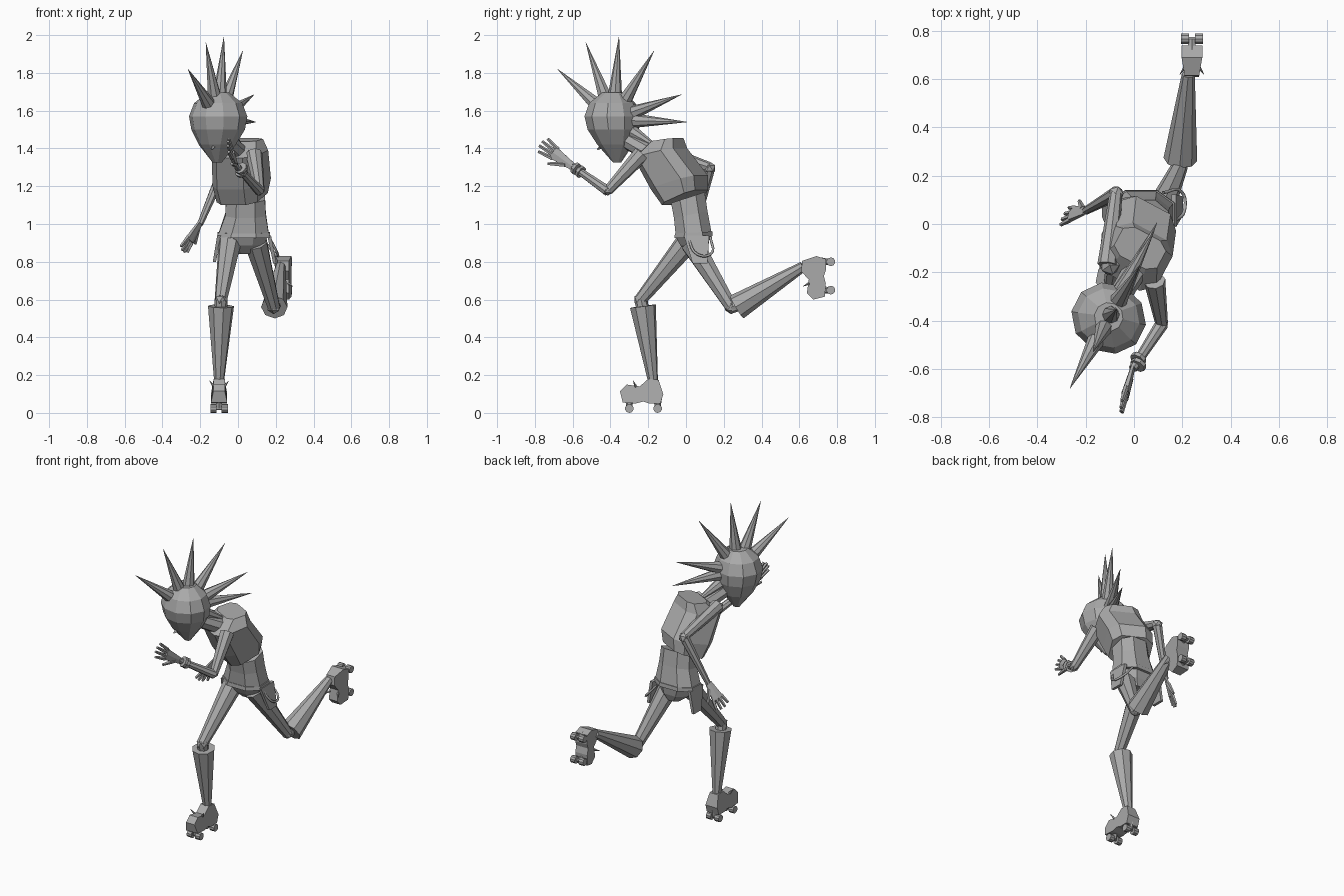
import bpy, bmesh
from math import cos, sin, pi, radians, copysign
from mathutils import Vector, Matrix

if "Cube" in bpy.data.objects:
    bpy.data.objects.remove(bpy.data.objects["Cube"])

grey = bpy.data.materials.new("plain grey")
grey.use_nodes = True
GREY = (0.4, 0.4, 0.4, 1)
grey.diffuse_color = GREY
grey.node_tree.nodes["Principled BSDF"].inputs["Base Color"].default_value = GREY


def add(name, bm):
    bmesh.ops.recalc_face_normals(bm, faces=bm.faces)
    mesh = bpy.data.meshes.new(name)
    bm.to_mesh(mesh)
    bm.free()
    ob = bpy.data.objects.new(name, mesh)
    mesh.materials.append(grey)
    bpy.context.collection.objects.link(ob)
    return ob


def loft(name, rings, sides=8, yaw=0, power=1.0):
    """Skin rings given as (centre, half width, half depth, tilt)."""
    bm = bmesh.new()
    loops = []
    for centre, rx, ry, tilt in rings:
        rot = Matrix.Rotation(radians(yaw), 3, 'Z') @ Matrix.Rotation(radians(tilt), 3, 'X')
        loop = []
        for i in range(sides):
            a = 2 * pi * (i + 0.5) / sides
            c, s = cos(a), sin(a)
            p = Vector((rx * copysign(abs(c) ** power, c), ry * copysign(abs(s) ** power, s), 0))
            loop.append(bm.verts.new(Vector(centre) + rot @ p))
        loops.append(loop)
    for a, b in zip(loops, loops[1:]):
        for i in range(sides):
            j = (i + 1) % sides
            bm.faces.new((a[i], a[j], b[j], b[i]))
    bm.faces.new(loops[0])
    bm.faces.new(loops[-1])
    return add(name, bm)


def limb(name, start, end, r1, r2, sides=8):
    """Tapered prism between two points."""
    start, end = Vector(start), Vector(end)
    axis = end - start
    mat = Matrix.Translation((start + end) / 2) @ axis.to_track_quat('Z', 'Y').to_matrix().to_4x4()
    bm = bmesh.new()
    bmesh.ops.create_cone(bm, cap_ends=True, segments=sides, radius1=r1, radius2=r2,
                          depth=axis.length, matrix=mat)
    return add(name, bm)


def ball(name, centre, r):
    bm = bmesh.new()
    bmesh.ops.create_icosphere(bm, subdivisions=1, radius=r, matrix=Matrix.Translation(centre))
    return add(name, bm)


def hand(name, wrist, tip, side):
    """Flat palm, four spread fingers and a thumb."""
    wrist, tip = Vector(wrist), Vector(tip)
    length = (tip - wrist).length
    fwd = (tip - wrist).normalized()
    side = Vector(side)
    side = (side - fwd * side.dot(fwd)).normalized()
    frame = Matrix((side, fwd.cross(side), fwd)).transposed().to_4x4()
    bm = bmesh.new()
    bmesh.ops.create_cone(bm, cap_ends=True, segments=6, radius1=0.022, radius2=0.04,
                          depth=length * 0.6, matrix=Matrix.Translation(wrist + fwd * length * 0.3)
                          @ frame @ Matrix.Diagonal((1, 0.45, 1, 1)))
    add(name + "_palm", bm)
    for i in range(4):
        k = (i - 1.5) / 1.5
        a = wrist + fwd * length * 0.55 + side * 0.028 * k
        b = wrist + fwd * length * (1 - 0.1 * abs(k)) + side * 0.042 * k
        limb(f"{name}_finger_{i}", a, b, 0.012, 0.008, 5)
    a = wrist + fwd * length * 0.2 + side * 0.015
    limb(name + "_thumb", a, a + fwd * length * 0.35 + side * 0.05, 0.014, 0.008, 5)


def skate(name, ankle, turn):
    """Roller boot foot built around its ankle, toe towards -y."""
    mat = Matrix.Translation(ankle) @ Matrix.Rotation(radians(turn), 4, 'X')
    profile = [(-.175, -.055), (-.14, -.02), (-.07, -.03), (-.025, .01), (.03, .005),
               (.055, -.07), (.04, -.12), (-.02, -.12), (-.05, -.11), (-.09, -.12), (-.16, -.115)]
    bm = bmesh.new()
    face = bm.faces.new([bm.verts.new((-0.043, y, z)) for y, z in profile])
    out = bmesh.ops.extrude_face_region(bm, geom=[face])
    new = [v for v in out["geom"] if isinstance(v, bmesh.types.BMVert)]
    bmesh.ops.translate(bm, verts=new, vec=(0.086, 0, 0))
    for v in bm.verts:
        if v.co.z > -0.06:
            v.co.x *= 0.7
    bm.transform(mat)
    add(name + "_shoe", bm)

    def part(label, a, b, r1, r2, n=8):
        limb(f"{name}_{label}", mat @ Vector(a), mat @ Vector(b), r1, r2, n)

    for end, y in (("front", -0.125), ("rear", 0.025)):
        part(end + "_truck", (0, y, -0.1), (0, y, -0.147), 0.022, 0.014, 6)
        part(end + "_axle", (-0.04, y, -0.147), (0.04, y, -0.147), 0.008, 0.008, 6)
        for label, s in (("left", 1), ("right", -1)):
            part(f"{end}_{label}_wheel", (s * 0.013, y, -0.147), (s * 0.046, y, -0.147), 0.023, 0.023, 10)
    for label, s in (("left", 1), ("right", -1)):
        part(label + "_lace_end", (s * 0.028, -0.09, -0.03), (s * 0.05, -0.105, 0.0), 0.008, 0.001, 5)


def cord(name, points):
    curve = bpy.data.curves.new(name, 'CURVE')
    curve.dimensions = '3D'
    curve.bevel_depth = 0.007
    curve.bevel_resolution = 1
    curve.resolution_u = 5
    spline = curve.splines.new('BEZIER')
    spline.bezier_points.add(len(points) - 1)
    for bp, co in zip(spline.bezier_points, points):
        bp.co = co
        bp.handle_left_type = bp.handle_right_type = 'AUTO'
    curve.materials.append(grey)
    ob = bpy.data.objects.new(name, curve)
    bpy.context.collection.objects.link(ob)


# Torso, twisted at the chest, and hips
loft("chest", [((.022, -.005, 1.14), .128, .112, 22), ((.02, -.035, 1.22), .14, .14, 16),
               ((.01, -.135, 1.375), .138, .127, 12), ((.025, -.1, 1.445), .105, .07, 8)],
     8, yaw=-28, power=0.58)
loft("belly", [((.04, .01, 1.14), .11, .1, 18), ((.04, .025, 1.05), .115, .097, 12),
               ((.03, .04, .95), .142, .102, 3)], 8, power=0.85)
loft("belt", [((.03, .04, .955), .148, .106, 3), ((.03, .04, .93), .15, .108, 3)], 8, power=0.85)
loft("shorts", [((.03, .035, .935), .138, .098, 0), ((.035, .045, .885), .11, .08, 0),
                ((.04, .06, .84), .05, .045, 0)], 8)

# Flaps hanging from the belt on each hip, and a looped cord
for side, top, bottom in (("left", (.165, .055, .94), (.195, .075, .79)),
                          ("right", (-.1, .045, .94), (-.125, .07, .8))):
    loft(side + "_hip_flap", [(top, .014, .095, 0), (bottom, .012, .055, 0)], 4)
cord("hip_cord", [(.165, .01, .93), (.21, .06, .84), (.2, .13, .84), (.12, .13, .93)])

# Neck and head, turned towards the right
limb("neck", (0, -.2, 1.38), (-.085, -.34, 1.46), .05, .045)
loft("head", [((-.11, -.365, 1.325), .025, .02, 0), ((-.11, -.375, 1.42), .1, .094, 0),
              ((-.105, -.385, 1.5), .145, .135, 0), ((-.105, -.39, 1.57), .158, .146, 0),
              ((-.105, -.39, 1.64), .13, .122, 0), ((-.105, -.385, 1.695), .06, .06, 0)],
     10, yaw=-27)
limb("nose", (-.115, -.42, 1.43), (-.14, -.468, 1.395), .022, .004, 4)

# Crest of hair spikes from brow to nape
SPIKES = [(-.265, -.68, 1.82), (-.17, -.53, 1.96), (-.075, -.355, 1.99), (.025, -.17, 1.915),
          (.085, -.025, 1.685), (.095, .005, 1.54), (.04, -.11, 1.38)]
centre = Vector((-.105, -.385, 1.55))
for i, tip in enumerate(SPIKES):
    tip = Vector(tip)
    limb(f"hair_spike_{i}", centre + (tip - centre).normalized() * 0.11, tip, .04, .001)

# Left arm, bent forward with a pair of bracelets
limb("left_upper_arm", (.085, -.235, 1.37), (.115, -.415, 1.175), .045, .026)
ball("left_elbow", (.115, -.415, 1.178), .028)
limb("left_forearm", (.115, -.415, 1.175), (-.005, -.6, 1.305), .028, .018)
for i, y in enumerate((-.553, -.577)):
    a = Vector((.022, y, 1.305 + (y + .6) * -.7))
    limb(f"bracelet_{i}", a, a + Vector((-.008, -.012, .009)), .034, .034)
hand("left_hand", (-.005, -.595, 1.3), (-.055, -.775, 1.43), (0, -.58, -.81))

# Right arm, swung back and down
limb("right_upper_arm", (-.11, -.17, 1.4), (-.075, .125, 1.3), .042, .027)
ball("right_shoulder", (-.1, -.17, 1.385), .045)
ball("right_elbow", (-.075, .125, 1.295), .035)
limb("right_forearm", (-.075, .125, 1.295), (-.2, .055, 1.0), .03, .017)
hand("right_hand", (-.2, .055, 1.005), (-.295, .03, .85), (.45, .87, -.35))

# Legs: thigh, knee, flared boot shaft and skate
LEGS = {
    "right": ((-.04, .02, .92), (-.09, -.24, .6), (-.09, -.228, .565), (-.1, -.175, .17), 0),
    "left": ((.095, .03, .9), (.19, .24, .56), (.192, .268, .56), (.225, .62, .775), 90),
}
for side, (hip, knee, cuff, ankle, turn) in LEGS.items():
    limb(side + "_thigh", hip, knee, .063, .034)
    ball(side + "_knee", knee, .038)
    limb(side + "_knee_lower", knee, Vector(cuff).lerp(Vector(ankle), .1), .034, .034)
    limb(side + "_boot_shaft", cuff, ankle, .07, .027)
    skate(side + "_skate", Vector(ankle) + Vector((.015 if turn else 0, 0, 0)), turn)
